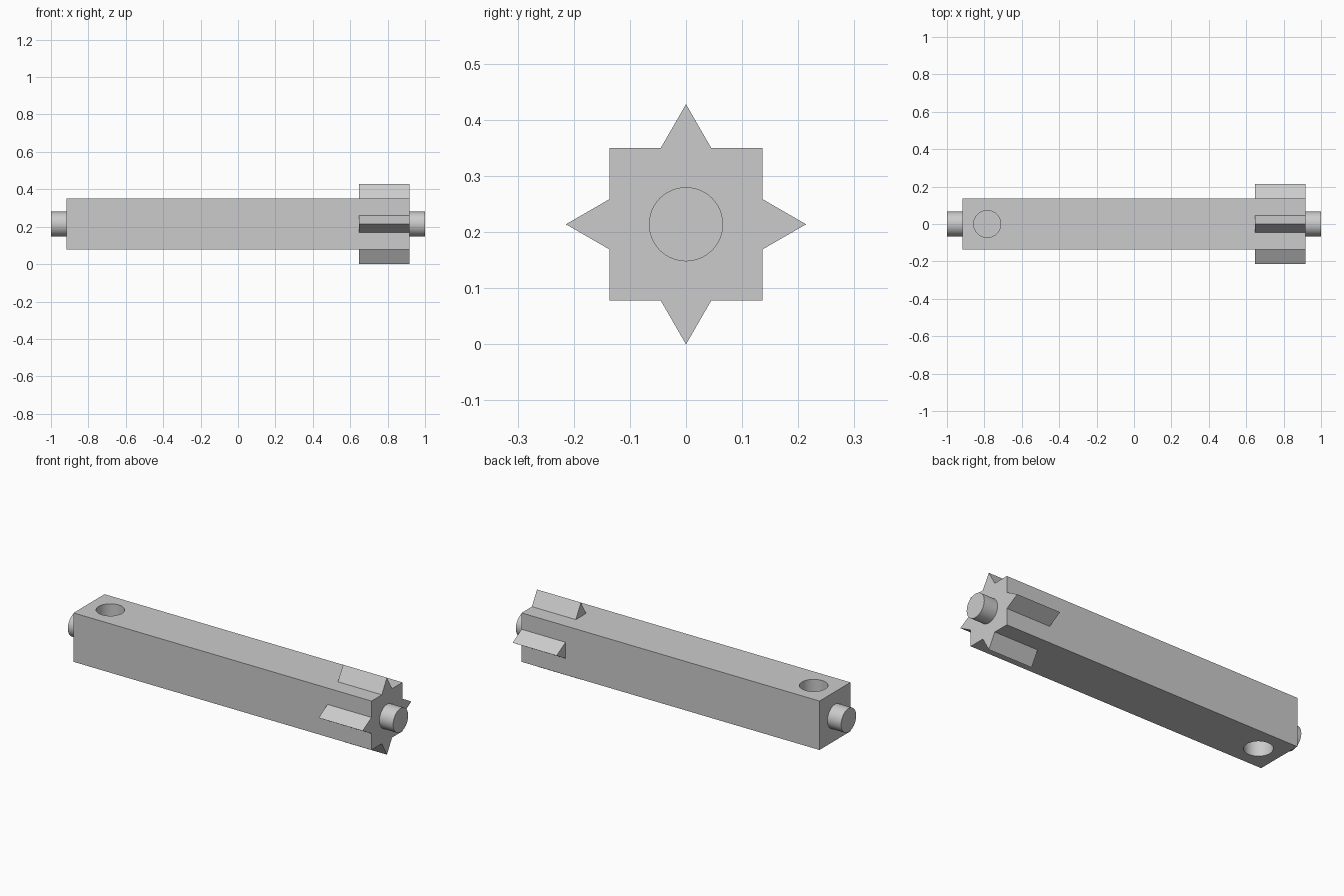
import bpy, math

if "Cube" in bpy.data.objects:
    bpy.data.objects.remove(bpy.data.objects["Cube"], do_unlink=True)

HALF = 0.136       # half width of the square bar
END = 0.916        # half length of the bar
MID = 0.214        # height of the long axis
TIP = 0.214        # reach of the ribs from the axis

grey = bpy.data.materials.new("plain_grey")
grey.use_nodes = True
colour = (0.6, 0.6, 0.6, 1)
grey.diffuse_color = colour
grey.node_tree.nodes["Principled BSDF"].inputs["Base Color"].default_value = colour


def smooth(obj):
    bpy.ops.object.select_all(action="DESELECT")
    obj.select_set(True)
    bpy.context.view_layer.objects.active = obj
    bpy.ops.object.shade_smooth_by_angle(angle=math.radians(30))


def cylinder(name, radius, depth, location, rotation=(0, 0, 0)):
    bpy.ops.mesh.primitive_cylinder_add(vertices=64, radius=radius, depth=depth,
                                        location=location, rotation=rotation)
    obj = bpy.context.object
    obj.name = name
    obj.data.materials.append(grey)
    smooth(obj)
    return obj


# Square bar
bpy.ops.mesh.primitive_cube_add(size=2, location=(0, 0, MID))
bar = bpy.context.object
bar.name = "square_bar"
bar.scale = (END, HALF, HALF)
bpy.ops.object.transform_apply(location=False, rotation=False, scale=True)
bar.data.materials.append(grey)

# Blind round holes in the top and bottom faces
for side, label in ((1, "top"), (-1, "bottom")):
    cutter = cylinder(label + "_hole_cutter", 0.072, 0.24, (-0.785, 0, MID + side * HALF))
    cutter.hide_render = True
    cut = bar.modifiers.new(label + "_hole", "BOOLEAN")
    cut.operation = "DIFFERENCE"
    cut.solver = "EXACT"
    cut.object = cutter
    bpy.context.view_layer.objects.active = bar
    bpy.ops.object.modifier_apply(modifier=cut.name)
    bpy.data.objects.remove(cutter, do_unlink=True)
smooth(bar)

# Round pins at both ends
for side, label in ((1, "left"), (-1, "right")):
    cylinder(label + "_end_pin", 0.066, 1 - END, (side * (1 + END) / 2, 0, MID),
             (0, math.pi / 2, 0))

# Triangular ribs around the left end, one on each long face
start = END - 0.27
base = 0.045
profile = ((-base, HALF), (base, HALF), (0, TIP))
for i, label in enumerate(("top", "front", "bottom", "back")):
    verts = [(x, y, z) for x in (start, END) for y, z in profile]
    faces = [(2, 1, 0), (3, 4, 5), (0, 1, 4, 3), (1, 2, 5, 4), (2, 0, 3, 5)]
    mesh = bpy.data.meshes.new(label + "_rib")
    mesh.from_pydata(verts, [], faces)
    mesh.materials.append(grey)
    rib = bpy.data.objects.new(label + "_rib", mesh)
    rib.location.z = MID
    rib.rotation_euler.x = i * math.pi / 2
    bpy.context.collection.objects.link(rib)
